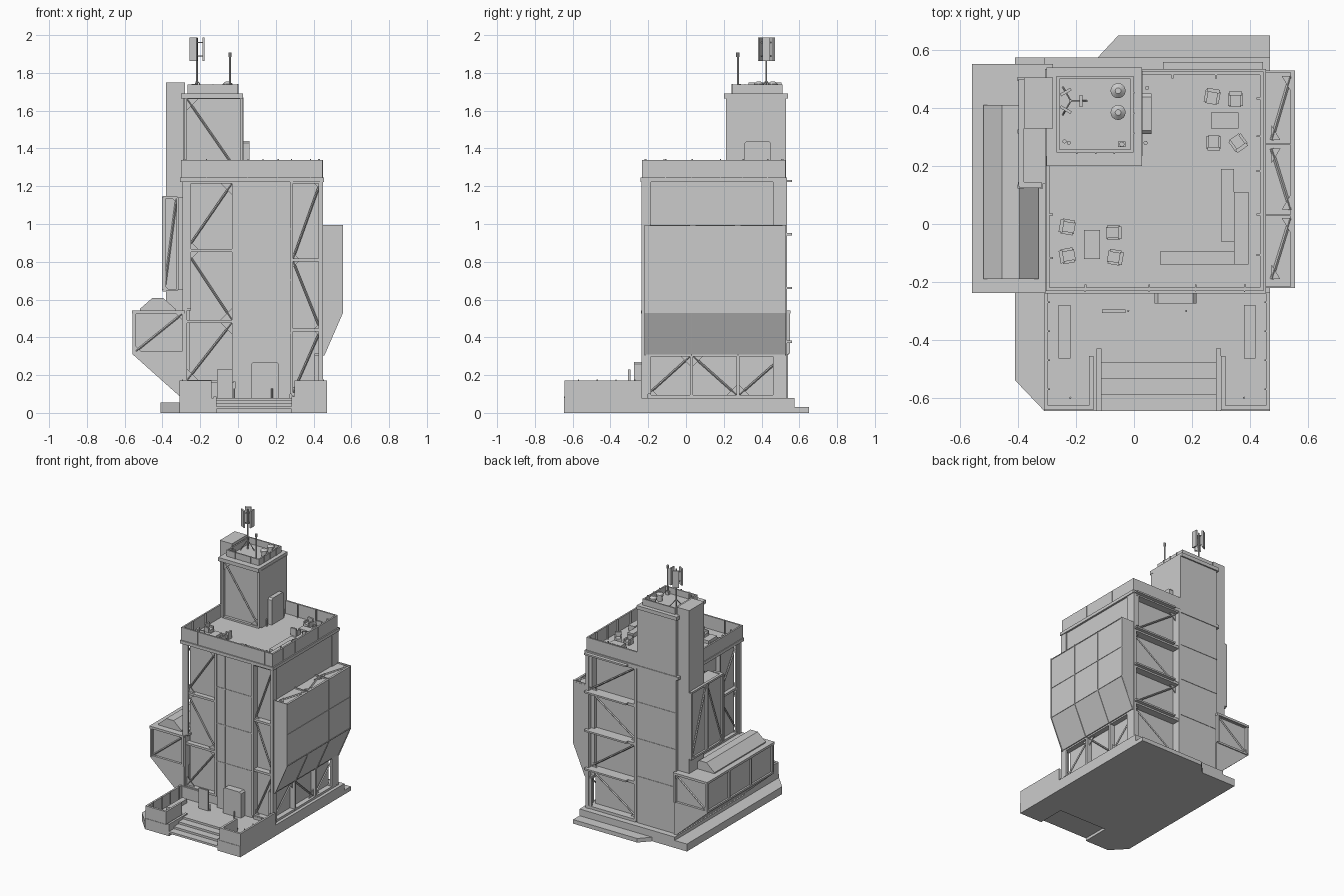
import bpy, bmesh, math
from mathutils import Vector, Matrix

# ---------- helpers ----------
def finish(bm, name):
    bmesh.ops.recalc_face_normals(bm, faces=bm.faces)
    me = bpy.data.meshes.new(name)
    bm.to_mesh(me)
    bm.free()
    ob = bpy.data.objects.new(name, me)
    bpy.context.collection.objects.link(ob)
    return ob

def box(bm, a, b):
    a, b = Vector(a), Vector(b)
    s = b - a
    m = Matrix.Translation((a + b) / 2) @ Matrix.Diagonal((abs(s.x), abs(s.y), abs(s.z), 1))
    bmesh.ops.create_cube(bm, size=1, matrix=m)

def boxes(name, *pairs):
    bm = bmesh.new()
    for x0, x1, y0, y1, z0, z1 in pairs:
        box(bm, (x0, y0, z0), (x1, y1, z1))
    return finish(bm, name)

def bar(bm, a, b, r, n=4, r2=None):
    a, b = Vector(a), Vector(b)
    m = Matrix.Translation((a + b) / 2) @ (b - a).to_track_quat('Z', 'Y').to_matrix().to_4x4()
    bmesh.ops.create_cone(bm, cap_ends=True, segments=n, radius1=r, radius2=r if r2 is None else r2,
                          depth=(b - a).length, matrix=m)

FACES = {'front': lambda u, v, d: (u, -d, v), 'back': lambda u, v, d: (u, d, v),
         'right': lambda u, v, d: (d, u, v), 'left': lambda u, v, d: (-d, u, v),
         'top': lambda u, v, d: (u, v, d)}

def prism(bm, face, pts, d0, d1):
    f = FACES[face]
    lo = [bm.verts.new(f(u, v, d0)) for u, v in pts]
    hi = [bm.verts.new(f(u, v, d1)) for u, v in pts]
    bm.faces.new(lo)
    bm.faces.new(hi)
    for i in range(len(pts)):
        j = (i + 1) % len(pts)
        bm.faces.new((lo[i], lo[j], hi[j], hi[i]))

def solid(name, face, pts, d0, d1):
    bm = bmesh.new()
    prism(bm, face, pts, d0, d1)
    return finish(bm, name)

def truss(name, face, us, vs, d0, d1, up=True, w=0.016, g=0.04):
    """Posts at us, beams at vs, a zigzag of braces with corner gussets."""
    f, bm, dm = FACES[face], bmesh.new(), (d0 + d1) / 2
    for u in us:
        box(bm, f(u - w / 2, vs[0], d0), f(u + w / 2, vs[-1], d1))
    for v in vs:
        box(bm, f(us[0], v - w / 2, d0), f(us[-1], v + w / 2, d1 - 0.003))
    for i in range(len(us) - 1):
        for j in range(len(vs) - 1):
            a, b = us[i] + w / 2, us[i + 1] - w / 2
            lo, hi = vs[j] + w / 2, vs[j + 1] - w / 2
            if (i + j) % 2 == (0 if up else 1):
                ends = ((a, lo, 1, 1), (b, hi, -1, -1))
            else:
                ends = ((b, lo, -1, 1), (a, hi, 1, -1))
            bar(bm, f(*ends[0][:2], dm), f(*ends[1][:2], dm), 0.006)
            for u, v, su, sv in ends:
                prism(bm, face, [(u, v), (u + su * g, v), (u + su * g * .4, v + sv * g * .6), (u, v + sv * g)],
                      dm - 0.003, dm + 0.003)
    return finish(bm, name)

# ---------- base, terrace and stairs ----------
notch = [(-.125, -.645), (-.125, -.44), (.295, -.44), (.295, -.645), (.47, -.645)]
solid("base_slab", 'top', [(-.41, .575), (-.41, -.54), (-.31, -.645)] + notch + [(.47, .575)], 0, .055)
solid("terrace_slab", 'top', [(-.31, .575), (-.31, -.645)] + notch + [(.47, .575)], .055, .08)
solid("rear_plinth", 'top', [(-.125, .575), (-.055, .65), (.47, .65), (.47, .575)], 0, .03)
boxes("entry_steps", *[(-.12, .29, -.645 + .055 * i, -.43, .02 + .015 * i, .035 + .015 * i) for i in range(4)])
boxes("stair_cheeks", (-.13, -.113, -.645, -.43, 0, .088), (.283, .3, -.645, -.43, 0, .088))

def both(x0, x1, *r):  # mirrored terrace pieces about x = 0.08
    return [(x0, x1, *r), (.16 - x1, .16 - x0, *r)]
boxes("terrace_walls", *both(-.31, -.296, -.642, -.235, .08, .172), *both(-.31, -.14, -.642, -.626, .08, .172),
      *both(-.155, -.14, -.642, -.455, .08, .172))
boxes("terrace_benches", *both(-.26, -.22, -.465, -.28, .08, .11))
boxes("terrace_wall_ribs", *[b for y in (-.57, -.47, -.37, -.27)
                             for b in both(-.296, -.29, y - .003, y + .003, .08, .178)])
boxes("entry_board", (-.11, -.03, -.307, -.295, .08, .23))
bm = bmesh.new()
for x in (-.22, -.02, .18, .38):
    bar(bm, (x, -.6 if abs(x) > .2 else -.3, .08), (x, -.6 if abs(x) > .2 else -.3, .13), .004, 8)
finish(bm, "terrace_lights")

# ---------- main tower ----------
boxes("tower_core", (-.26, .41, -.19, .475, .08, 1.23))
boxes("front_center_wall", (-.015, .275, -.225, -.18, .08, 1.225))
boxes("rear_core", (-.29, .03, .235, .53, .08, 1.67))
boxes("right_upper_wall", (.40, .442, -.19, .53, .98, 1.23))
boxes("bay_backing", (.40, .442, -.19, .5, .31, 1.0))
levels = (.42, .7, .97)
boxes("front_wall_seams", *[(-.016, .276, -.228, -.22, z, z + .006) for z in levels],
      *[(x, x + .004, -.228, -.22, .08, 1.22) for x in (.05, .22)])
boxes("rear_core_seams", *[(-.291, .031, .525, .533, z, z + .006) for z in levels + (1.24,)])
boxes("front_left_plinth", (-.30, -.14, -.235, -.2, .08, .165), (.29, .455, -.235, -.2, .08, .1))
truss("front_left_truss", 'front', (-.278, -.024), (.165, .485, .86, 1.222), .185, .228, g=.06)
truss("front_right_truss", 'front', (.284, .442), (.1, .44, .81, 1.222), .185, .235, g=.03)
truss("back_truss", 'back', (.04, .44), (.09, .37, .655, .94, 1.222), .46, .535, w=.02, g=.05)
truss("left_truss", 'left', (-.222, .01, .23), (.55, .885, 1.222), .25, .29)
truss("right_base_truss", 'right', (-.212, .03, .275, .522), (.088, .307), .405, .45, g=.05)
boxes("corner_posts", (-.295, -.27, -.228, -.2, .08, 1.23), (.425, .447, .505, .535, .08, 1.23),
      (.425, .447, -.228, -.2, .08, 1.23))
boxes("back_ledges", *[(.10, .445, .535, .56, z, z + .012) for z in (.37, .655, .94, 1.222)])

# ---------- right hanging bay ----------
solid("right_bay", 'front', [(.43, .31), (.455, .31), (.553, .53), (.553, .985), (.43, .985)], .22, -.53)
bm = bmesh.new()
for y in (-.218, .03, .275, .526):
    prism(bm, 'front', [(.44, .305), (.458, .305), (.556, .53), (.556, .995), (.44, .995)], -y + .003, -y - .003)
for z in (.53, .76, .985):
    box(bm, (.54, -.22, z), (.556, .53, z + .006))
for a, b in (((.475, -.19), (.54, .02)), ((.475, .26), (.54, .05)), ((.475, .29), (.54, .51))):
    bar(bm, (*a, .988), (*b, .988), .006)
    for (x, y), s in ((a, 1), (b, -1)):
        k = s if b[1] > a[1] else -s
        prism(bm, 'top', [(x, y), (x + s * .03, y), (x, y + k * .05)], .985, .992)
finish(bm, "right_bay_ribs")

# ---------- left wing ----------
boxes("left_wing_core", (-.545, -.27, -.215, .53, .315, .53))
boxes("left_wing_roof", (-.56, -.28, -.238, .553, .525, .542))
solid("left_wing_wedge", 'front', [(-.56, .312), (-.28, .312), (-.28, .08), (-.30, .08)], .23, -.54)
truss("left_wing_front_truss", 'front', (-.55, -.29), (.318, .53), .21, .235, g=.03, w=.014)
truss("left_wing_back_truss", 'back', (-.55, -.29), (.318, .53), .525, .55, g=.03, w=.014)
boxes("left_wing_side_frame", *[(-.558, -.54, y - .006, y + .006, .31, .53) for y in (-.225, .03, .285, .54)],
      (-.558, -.54, -.23, .545, .31, .325))
bm = bmesh.new()
prism(bm, 'front', [(-.52, .542), (-.52, .55), (-.455, .607), (-.395, .607), (-.33, .55), (-.33, .542)], .19, -.41)
finish(bm, "left_wing_skylight")

# ---------- left shaft and lift box ----------
boxes("left_shaft", (-.38, -.28, .33, .505, .54, 1.748))
boxes("lift_box_core", (-.385, -.28, .14, .50, .65, 1.14))
truss("lift_box_side_truss", 'left', (.13, .32, .50), (.65, 1.14), .38, .402, w=.014, g=.03)
truss("lift_box_front_truss", 'front', (-.395, -.32), (.65, 1.14), -.145, -.122, w=.012, g=.02)

# ---------- main roof ----------
boxes("roof_cornice", (-.308, .456, -.24, .535, 1.222, 1.245))
boxes("roof_parapet", (-.303, -.291, -.23, .235, 1.24, 1.34), (-.303, .447, -.232, -.22, 1.24, 1.34),
      (.435, .447, -.232, .525, 1.24, 1.34), (.02, .447, .515, .527, 1.24, 1.34))
ribs = [(x, x + .006, -.22, -.208, 1.245, 1.345) for x in (-.17, .05, .21, .38)]
ribs += [(.423, .435, y, y + .006, 1.245, 1.345) for y in (-.11, .03, .18, .3, .43)]
ribs += [(-.291, -.279, y, y + .006, 1.245, 1.345) for y in (-.12, .03)]
ribs += [(x, x + .006, .503, .515, 1.245, 1.345) for x in (.13, .28)]
ribs += [(x, x + .003, -.234, -.23, 1.245, 1.34) for x in (-.17, .05, .21, .38)]
ribs += [(.446, .449, y, y + .003, 1.245, 1.34) for y in (-.11, .03, .18, .3, .43)]
boxes("parapet_ribs", *ribs)
boxes("roof_planters", (.30, .345, -.06, .19, 1.245, 1.275), (.345, .395, -.14, .11, 1.245, 1.285),
      (.09, .395, -.14, -.095, 1.245, 1.275))
boxes("roof_tables", (.265, .36, .33, .385, 1.245, 1.268), (-.172, -.118, -.12, -.02, 1.245, 1.268))
chair = boxes("lounge_chair", (-.02, .02, -.026, .02, 0, .022), (-.026, -.016, -.022, .02, 0, .036),
              (.016, .026, -.022, .02, 0, .036), (-.022, .022, .014, .027, 0, .055))
spots = [(.27, .44, -10), (.35, .43, 0), (.275, .28, 180), (.36, .28, 215), (-.23, -.01, 80),
         (-.07, -.03, -90), (-.23, -.11, 100), (-.065, -.115, -100)]
for i, (x, y, r) in enumerate(spots):
    c = chair if i == 0 else chair.copy()
    if i:
        bpy.context.collection.objects.link(c)
    c.location, c.rotation_euler = (x, y, 1.245), (0, 0, math.radians(r))

# ---------- doors with clipped upper corners ----------
def porch(name, face, u0, u1, v0, v1, d0, d1):
    solid(name, face, [(u0, v0), (u0, v1 - .012), (u0 + .012, v1), (u1 - .012, v1), (u1, v1 - .012), (u1, v0)], d0, d1)
porch("entry_porch", 'front', .07, .216, .08, .27, .22, .275)
porch("roof_porch", 'right', .31, .45, 1.245, 1.44, .02, .06)

# ---------- upper tower ----------
truss("upper_front_truss", 'front', (-.278, .018), (1.25, 1.67), -.24, -.212, up=False, g=.06)
boxes("upper_cap", (-.302, .027, .2, .54, 1.665, 1.692))
boxes("upper_parapet", (-.268, -.258, .247, .51, 1.69, 1.738), (-.012, -.002, .247, .51, 1.69, 1.738),
      (-.268, -.002, .247, .257, 1.69, 1.738), (-.268, -.002, .5, .51, 1.69, 1.738))
boxes("upper_parapet_ribs", *[(x, x + .005, .242, .25, 1.69, 1.742) for x in (-.2, -.135, -.07)],
      *[(-.006, .002, y, y + .005, 1.69, 1.742) for y in (.31, .38, .45)])

# antenna mast with tripod and three panels
bm = bmesh.new()
mx, my = -.218, .425
bar(bm, (mx, my, 1.69), (mx, my, 1.985), .005, 8)
for k in range(3):
    a = math.radians(120 * k)
    c, s = math.cos(a), math.sin(a)
    bar(bm, (mx + .055 * c, my + .055 * s, 1.692), (mx, my, 1.76), .003, 6)
    for z in (1.89, 1.96):
        bar(bm, (mx, my, z), (mx + .034 * c, my + .034 * s, z), .003, 6)
    m = Matrix.Translation((mx + .035 * c, my + .035 * s, 1.925)) @ Matrix.Rotation(a, 4, 'Z') @ Matrix.Diagonal((.01, .042, .125, 1))
    bmesh.ops.create_cube(bm, size=1, matrix=m)
finish(bm, "antenna_mast")

# whip aerial, fans and small roof equipment
bm = bmesh.new()
bar(bm, (-.042, .275, 1.69), (-.042, .275, 1.89), .006, 10)
bar(bm, (-.042, .275, 1.885), (-.042, .275, 1.907), .009, 10)
box(bm, (-.055, .265, 1.69), (-.03, .285, 1.715))
for x, y in ((-.24, .285), (-.225, .28), (.045, .47), (.04, .28)):
    z = 1.69 if x < 0 else 1.245
    bar(bm, (x, y, z), (x, y, z + .05), .007, 10)
finish(bm, "whip_aerial_and_vents")
bm = bmesh.new()
for y in (.46, .385):
    bar(bm, (-.055, y, 1.69), (-.055, y, 1.73), .018, 16)
    bar(bm, (-.055, y, 1.73), (-.055, y, 1.742), .026, 16)
    bar(bm, (-.055, y, 1.742), (-.055, y, 1.755), .026, 16, .01)
fans = finish(bm, "roof_fans")
